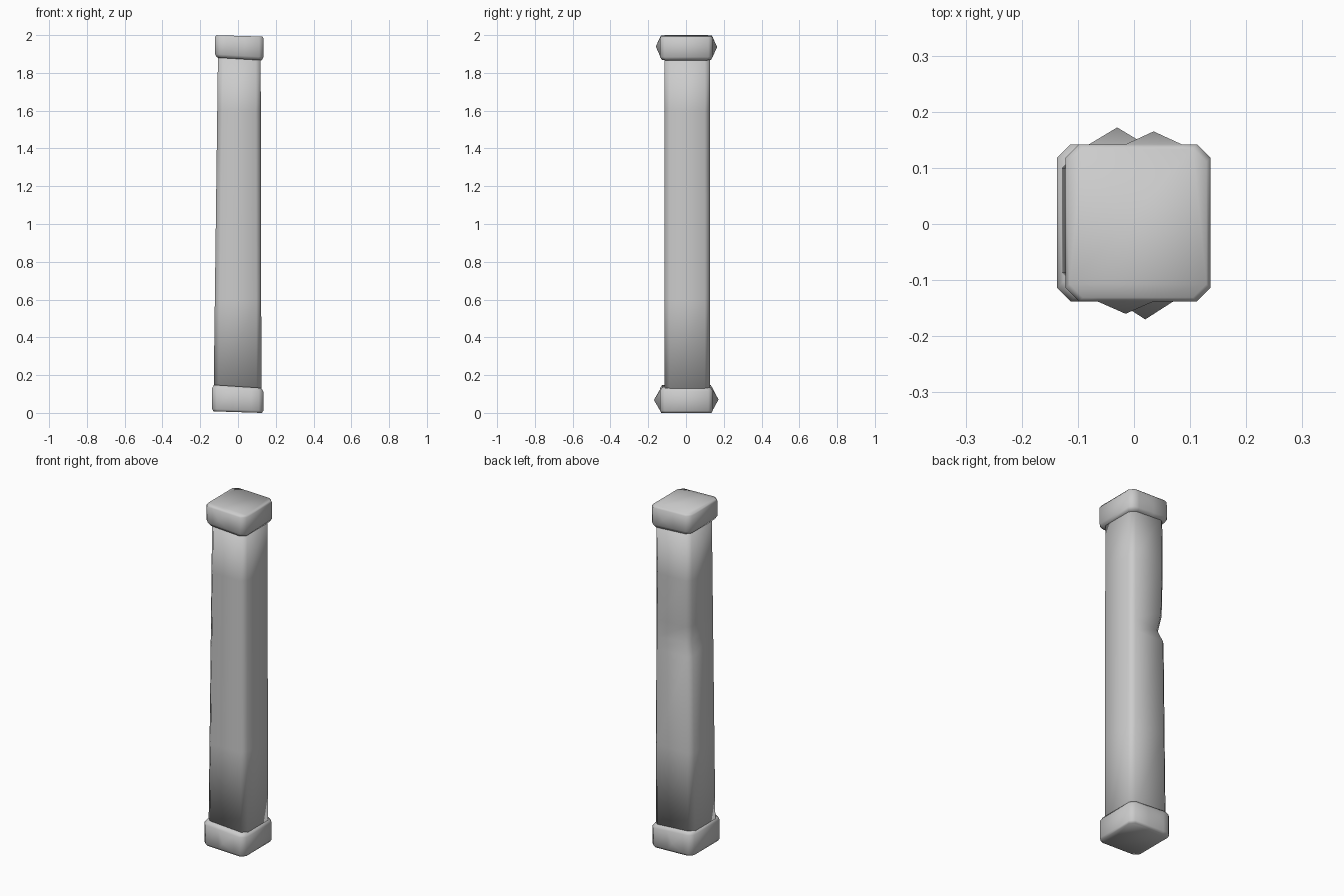
import bpy
import bmesh

if "Cube" in bpy.data.objects:
    bpy.data.objects.remove(bpy.data.objects["Cube"], do_unlink=True)

grey = bpy.data.materials.new("plain_grey")
grey.use_nodes = True
grey.diffuse_color = (0.6, 0.6, 0.6, 1)
grey.node_tree.nodes["Principled BSDF"].inputs["Base Color"].default_value = (0.6, 0.6, 0.6, 1)


def finish(bm, name):
    bmesh.ops.recalc_face_normals(bm, faces=bm.faces[:])
    mesh = bpy.data.meshes.new(name)
    bm.to_mesh(mesh)
    bm.free()
    mesh.materials.append(grey)
    mesh.shade_smooth()
    obj = bpy.data.objects.new(name, mesh)
    bpy.context.collection.objects.link(obj)
    return obj


def outline(x0, x1, y0, y1, r, front=(), back=()):
    """Chamfered rectangle, with optional extra points along front and back."""
    return ([(x0 + r, y0)] + [(x, y0) for x in front] +
            [(x1 - r, y0), (x1, y0 + r), (x1, y1 - r), (x1 - r, y1)] +
            [(x, y1) for x in reversed(back)] +
            [(x0 + r, y1), (x0, y1 - r), (x0, y0 + r)])


def loft(bm, rings):
    """Skin a stack of equal rings and close both ends."""
    rows = [[bm.verts.new(p) for p in ring] for ring in rings]
    n = len(rows[0])
    sides = [[bm.faces.new((a[i], a[(i + 1) % n], b[(i + 1) % n], b[i])) for i in range(n)]
             for a, b in zip(rows, rows[1:])]
    bm.faces.new(rows[0][::-1])
    bm.faces.new(rows[-1])
    return rows, sides


def cap(name, x0, x1, levels, tilt, front_tip, back_tip):
    """Square end cap with a small raised point on its front and back."""
    bm = bmesh.new()
    spread = 0.05
    front = (front_tip[0] - spread, front_tip[0] + spread)
    back = (back_tip[0] - spread, back_tip[0] + spread)
    rings = []
    for z, inset, slope in levels:
        pts = outline(x0 + inset, x1 - inset, -0.138 + inset, 0.142 - inset, 0.024, front, back)
        rings.append([(x, y, z - slope * tilt * x) for x, y in pts])
    rows, sides = loft(bm, rings)
    # The wide wall is the middle band; lift a point from its centre panels
    wall = sides[1]
    for face, tip in ((wall[1], front_tip), (wall[7], back_tip)):
        poked = bmesh.ops.poke(bm, faces=[face])
        v = poked["verts"][0]
        v.co.x, v.co.y = tip
    return finish(bm, name)


# End caps: (height, inset, share of the tilt)
cap("bottom_cap", -0.137, 0.134,
    [(0.004, 0.007, 0.5), (0.016, 0, 0.5), (0.122, 0, 1), (0.14, 0.011, 1)],
    0.065, (0.02, -0.17), (-0.03, 0.172))
cap("top_cap", -0.122, 0.136,
    [(1.874, 0.011, 1), (1.892, 0, 1), (1.986, 0, 0.5), (1.996, 0.007, 0.5)],
    0.06, (-0.015, -0.16), (0.035, 0.165))

# Shaft: leans slightly on its right side, with a dent in the back right corner
bm = bmesh.new()
rings = []
for z, dent in ((0.1, 0), (0.6, 0), (1.16, 0), (1.23, 0.022), (1.33, 0.006), (1.6, 0), (1.9, 0)):
    t = (z - 0.1) / 1.8
    pts = outline(-0.129 + 0.023 * t, 0.124 - 0.004 * t, -0.113, 0.126, 0.026)
    ring = [(x + dent, y - dent, z) if x < 0 < y else (x, y, z) for x, y in pts]
    rings.append(ring)
loft(bm, rings)
finish(bm, "shaft")
